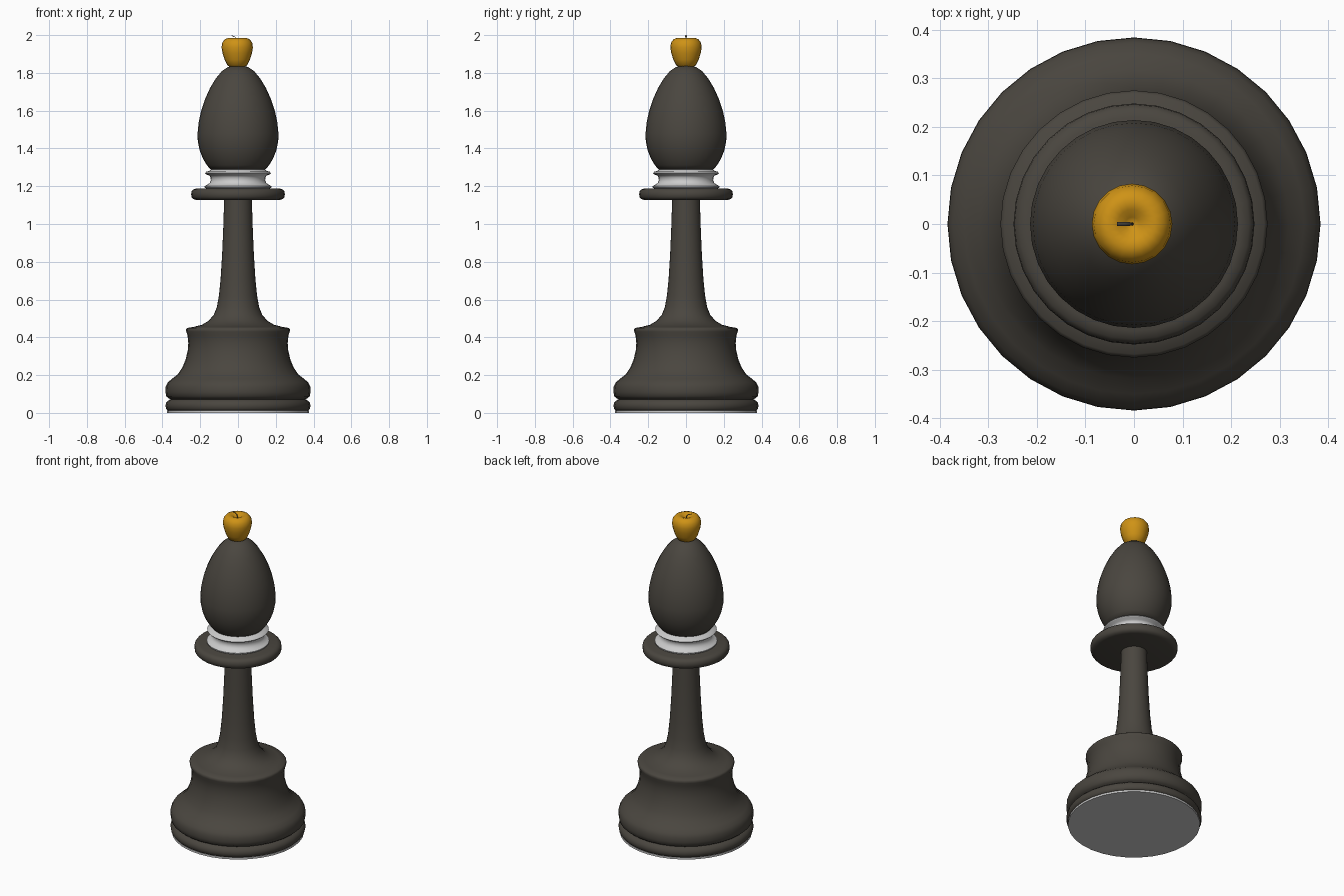
import bpy, bmesh
from math import cos, sin, pi, radians


def material(name, rgb):
    m = bpy.data.materials.new(name)
    m.diffuse_color = (*rgb, 1)
    return m


dark = material("dark_wood", (0.068, 0.061, 0.050))
gold = material("gold", (0.62, 0.29, 0.008))


def finish(bm, name, mat, angle):
    bmesh.ops.recalc_face_normals(bm, faces=bm.faces)
    me = bpy.data.meshes.new(name)
    bm.to_mesh(me)
    bm.free()
    ob = bpy.data.objects.new(name, me)
    bpy.context.collection.objects.link(ob)
    if mat:
        me.materials.append(mat)
    bpy.ops.object.select_all(action='DESELECT')
    ob.select_set(True)
    bpy.context.view_layer.objects.active = ob
    bpy.ops.object.shade_smooth_by_angle(angle=radians(angle))
    return ob


def lathe(name, profile, mat=None, sides=32, angle=50):
    """Turn a (radius, height) profile around z; radius 0 makes a pole."""
    bm = bmesh.new()
    rings = []
    for r, z in profile:
        n = 1 if r == 0 else sides
        rings.append([bm.verts.new((r * cos(2 * pi * i / sides),
                                    r * sin(2 * pi * i / sides), z)) for i in range(n)])
    for a, b in zip(rings, rings[1:]):
        for i in range(sides):
            j = (i + 1) % sides
            quad = [a[i % len(a)], a[j % len(a)], b[j % len(b)], b[i % len(b)]]
            bm.faces.new(list(dict.fromkeys(quad)))
    return finish(bm, name, mat, angle)


# Pad under the foot
lathe("base_pad", [(0, 0), (0.375, 0), (0.375, 0.012), (0, 0.012)])

# Foot, pedestal and stem in one turning
lathe("base_and_stem", [
    (0, 0.012), (0.372, 0.012), (0.381, 0.022), (0.384, 0.038), (0.38, 0.055),
    (0.368, 0.066), (0.357, 0.072), (0.368, 0.078), (0.38, 0.088), (0.384, 0.11),
    (0.383, 0.138), (0.373, 0.16), (0.35, 0.18), (0.318, 0.205), (0.295, 0.24),
    (0.278, 0.28), (0.266, 0.33), (0.263, 0.37), (0.267, 0.41), (0.274, 0.43),
    (0.275, 0.442), (0.268, 0.45), (0.235, 0.455), (0.19, 0.467), (0.155, 0.488),
    (0.128, 0.52), (0.112, 0.56), (0.101, 0.62), (0.092, 0.71), (0.084, 0.84),
    (0.078, 0.98), (0.073, 1.14), (0, 1.14)], dark)

# Wide collar disc
lathe("collar_disc", [
    (0, 1.127), (0.22, 1.127), (0.237, 1.132), (0.246, 1.143), (0.248, 1.157),
    (0.246, 1.172), (0.237, 1.183), (0.22, 1.188), (0, 1.191)], dark)

# Pale ringed neck
lathe("neck_ring", [
    (0, 1.187), (0.165, 1.187), (0.177, 1.193), (0.178, 1.2), (0.165, 1.207),
    (0.15, 1.217), (0.144, 1.232), (0.145, 1.247), (0.152, 1.257), (0.168, 1.262),
    (0.175, 1.269), (0.168, 1.277), (0.152, 1.281), (0.143, 1.288), (0.143, 1.305), (0, 1.305)])

# Egg-shaped head
lathe("head", [
    (0, 1.285), (0.145, 1.288), (0.165, 1.312), (0.186, 1.347), (0.203, 1.39),
    (0.213, 1.44), (0.214, 1.48), (0.208, 1.54), (0.195, 1.6), (0.175, 1.66),
    (0.148, 1.72), (0.118, 1.77), (0.085, 1.81), (0.055, 1.83), (0.03, 1.838), (0, 1.84)], dark)

# Apple-shaped finial, dimpled on top
apple = lathe("finial", [
    (0, 1.832), (0.035, 1.831), (0.052, 1.84), (0.067, 1.87), (0.078, 1.905),
    (0.083, 1.935), (0.079, 1.96), (0.066, 1.978), (0.048, 1.985), (0.03, 1.98),
    (0.014, 1.968), (0, 1.96)], gold, sides=20, angle=80)
apple.location.x = -0.004

# Small bent stalk leaning to the left
bm = bmesh.new()
path = [(-0.002, 1.955, 0.0035), (-0.006, 1.982, 0.0035), (-0.018, 1.991, 0.004), (-0.035, 1.998, 0.004)]
loops = [[bm.verts.new((x + (0.6 * s * sin(a) if k < 2 else 0), s * cos(a),
                        z + (s * 0.5 * sin(a) if k > 1 else 0)))
          for a in (2 * pi * i / 6 for i in range(6))]
         for k, (x, z, s) in enumerate(path)]
for a, b in zip(loops, loops[1:]):
    for i in range(6):
        bm.faces.new((a[i], a[(i + 1) % 6], b[(i + 1) % 6], b[i]))
bm.faces.new(loops[0])
bm.faces.new(loops[-1])
finish(bm, "finial_stalk", dark, 50)
